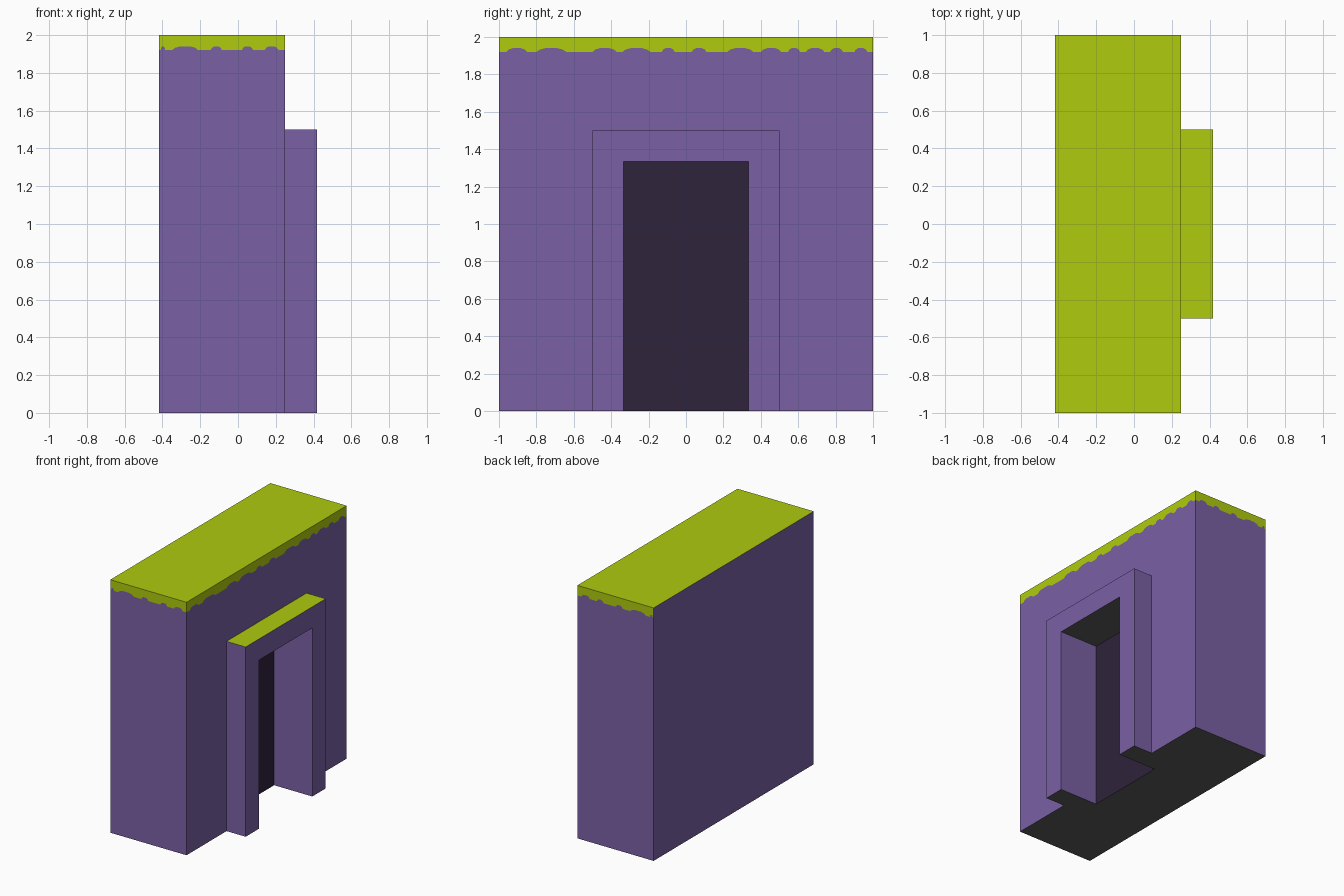
import bpy, bmesh
from mathutils import Vector

if "Cube" in bpy.data.objects:
    bpy.data.objects.remove(bpy.data.objects["Cube"])

def material(name, rgb):
    m = bpy.data.materials.new(name)
    lin = [(c / 255 / 12.92) if c / 255 <= 0.04045 else ((c / 255 + 0.055) / 1.055) ** 2.4 for c in rgb]
    m.diffuse_color = (*lin, 1)
    m.use_nodes = True
    m.node_tree.nodes["Principled BSDF"].inputs["Base Color"].default_value = m.diffuse_color
    return m

PURPLE = material("purple stone", (122, 97, 165))
GREEN = material("moss green", (175, 203, 14))
DARK = material("dark doorway", (46, 35, 60))
GREY = material("underside grey", (92, 92, 92))

X0, XW, X1, XD = -0.417, 0.25, 0.417, 0.083   # back, wall front, frame front, door panel
H, FY, FZ, DY, DZ = 2.0, 0.5, 1.5, 0.333, 1.333

def part(name, faces):
    """Each face: (material, facing direction, corner points)."""
    bm = bmesh.new()
    mats = []
    for mat, facing, pts in faces:
        f = bm.faces.new([bm.verts.new(p) for p in pts])
        f.normal_update()
        if f.normal.dot(Vector(facing)) < 0:
            f.normal_flip()
        if mat not in mats:
            mats.append(mat)
        f.material_index = mats.index(mat)
    bmesh.ops.remove_doubles(bm, verts=bm.verts, dist=1e-5)
    # cut the concave outlines into triangles
    bmesh.ops.triangulate(bm, faces=[f for f in bm.faces if len(f.verts) > 4])
    me = bpy.data.meshes.new(name)
    bm.to_mesh(me)
    bm.free()
    for m in mats:
        me.materials.append(m)
    bpy.context.collection.objects.link(bpy.data.objects.new(name, me))

def fringe(a, b, bumps):
    """Wavy lower edge of the moss, as (position, height) points."""
    lo, hi = 1.92, 1.94
    pts = [(a, lo)]
    for s, e in bumps:
        d = (e - s) * 0.3
        pts += [(s, lo), (s + d * 0.4, lo + 0.013), (s + d, hi),
                (e - d, hi), (e - d * 0.4, lo + 0.013), (e, lo)]
    return pts + [(b, lo)]

front_edge = fringe(-1, 1, [(-.96, -.85), (-.80, -.64), (-.50, -.37), (-.34, -.19),
                            (-.13, -.06), (.03, .11), (.22, .36), (.40, .51),
                            (.545, .61), (.64, .74), (.77, .84), (.90, .97)])
side_edge = fringe(X0, XW, [(-.41, -.385), (-.35, -.21), (-.145, -.085), (.02, .08), (.14, .215)])

px, nx, up, down = (1, 0, 0), (-1, 0, 0), (0, 0, 1), (0, 0, -1)

# Stone wall: plain back, front with a gap for the frame, two ends, underside
wall = [(PURPLE, nx, [(X0, -1, 0), (X0, 1, 0), (X0, 1, H), (X0, -1, H)]),
        (PURPLE, px, [(XW, y, z) for y, z in front_edge +
                      [(1, 0), (FY, 0), (FY, FZ), (-FY, FZ), (-FY, 0), (-1, 0)]]),
        (GREY, down, [(X0, -1, 0), (XW, -1, 0), (XW, -DY, 0), (XD, -DY, 0),
                      (XD, DY, 0), (XW, DY, 0), (XW, 1, 0), (X0, 1, 0)])]
# Moss: flat top and the hanging band on three sides
moss = [(GREEN, up, [(X0, -1, H), (XW, -1, H), (XW, 1, H), (X0, 1, H)]),
        (GREEN, px, [(XW, y, z) for y, z in front_edge + [(1, H), (-1, H)]])]
for s in (-1, 1):
    wall.append((PURPLE, (0, s, 0), [(x, s, z) for x, z in side_edge + [(XW, 0), (X0, 0)]]))
    moss.append((GREEN, (0, s, 0), [(x, s, z) for x, z in side_edge + [(XW, H), (X0, H)]]))
part("wall", wall)
part("moss_top", moss)

# Door frame: arch face, mossy top, grey ceiling, jambs and feet on both sides
frame = [(PURPLE, px, [(X1, y, z) for y, z in [(-FY, 0), (-FY, FZ), (FY, FZ), (FY, 0),
                                               (DY, 0), (DY, DZ), (-DY, DZ), (-DY, 0)]]),
         (GREEN, up, [(XW, -FY, FZ), (X1, -FY, FZ), (X1, FY, FZ), (XW, FY, FZ)]),
         (GREY, down, [(XD, -DY, DZ), (X1, -DY, DZ), (X1, DY, DZ), (XD, DY, DZ)])]
for s in (-1, 1):
    o, i = s * FY, s * DY
    frame += [(PURPLE, (0, s, 0), [(XW, o, 0), (X1, o, 0), (X1, o, FZ), (XW, o, FZ)]),
              (PURPLE, (0, -s, 0), [(XD, i, 0), (X1, i, 0), (X1, i, DZ), (XD, i, DZ)]),
              (GREY, down, [(XW, i, 0), (X1, i, 0), (X1, o, 0), (XW, o, 0)])]
part("door_frame", frame)

# Dark panel at the back of the recess
part("doorway", [(DARK, px, [(XD, -DY, 0), (XD, DY, 0), (XD, DY, DZ), (XD, -DY, DZ)])])
